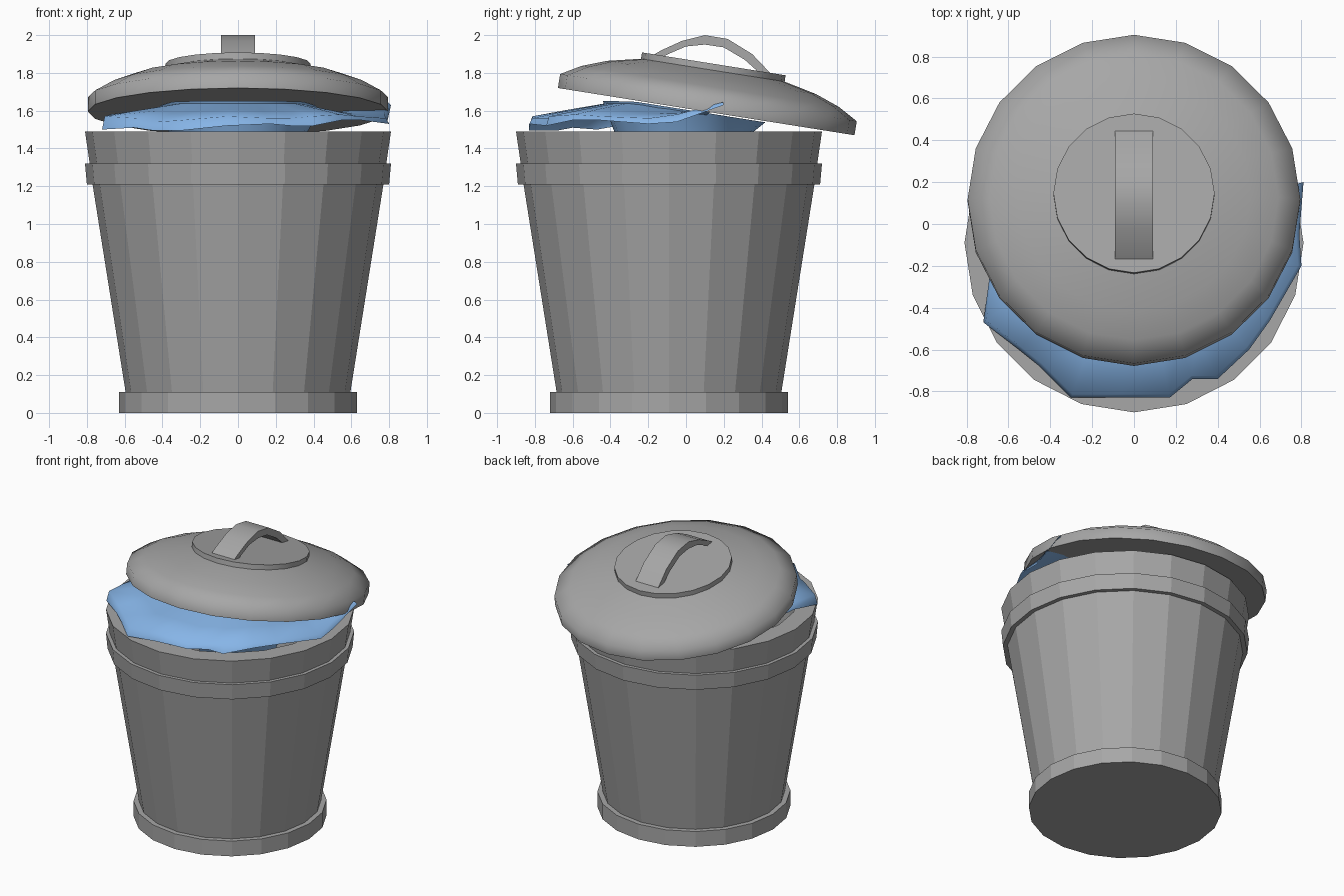
import bpy, bmesh, math
from mathutils import Matrix, Vector

if "Cube" in bpy.data.objects:
    bpy.data.objects.remove(bpy.data.objects["Cube"])

SIDES = 20


def material(name, color):
    mat = bpy.data.materials.new(name)
    mat.diffuse_color = (*color, 1)
    mat.use_nodes = True
    mat.node_tree.nodes["Principled BSDF"].inputs["Base Color"].default_value = mat.diffuse_color
    return mat


grey = material("dark_grey_metal", (.385, .385, .385))
blue = material("liner_blue", (.24, .46, .80))


def make_object(name, bm, smooth=None, mat=grey):
    bm.normal_update()
    mesh = bpy.data.meshes.new(name)
    bm.to_mesh(mesh)
    bm.free()
    ob = bpy.data.objects.new(name, mesh)
    bpy.context.collection.objects.link(ob)
    mesh.materials.append(mat)
    if smooth:
        bpy.ops.object.select_all(action='DESELECT')
        ob.select_set(True)
        bpy.context.view_layer.objects.active = ob
        bpy.ops.object.shade_smooth_by_angle(angle=math.radians(smooth))
    return ob


def bridge(bm, a, b, closed=True):
    n = len(a)
    for i in range(n if closed else n - 1):
        j = (i + 1) % n
        bm.faces.new((a[i], a[j], b[j], b[i]))


def lathe(name, profile, matrix, cap_first=False, cap_last=False, smooth=None):
    """Revolve (radius, height) points about z."""
    bm = bmesh.new()
    rings = [[bm.verts.new((r * math.cos(math.tau * i / SIDES),
                            r * math.sin(math.tau * i / SIDES), h))
              for i in range(SIDES)] for r, h in profile]
    for a, b in zip(rings, rings[1:]):
        bridge(bm, a, b)
    if cap_first:
        bm.faces.new(rings[0][::-1])
    if cap_last:
        bm.faces.new(rings[-1])
    bm.transform(matrix)
    return make_object(name, bm, smooth)


# Tapered can: base ring, raised band, flared mouth, flat rim and inner wall
lathe("can", [(.63, 0), (.63, .11), (.595, .11), (.77, 1.21), (.80, 1.21),
              (.81, 1.32), (.785, 1.32), (.81, 1.49), (.68, 1.49), (.62, .9)],
      Matrix.Translation((0, -.09, 0)), cap_first=True, cap_last=True)

# Tilted domed lid with flat underside, and its raised disc
tilt = Matrix.Translation((0, .107, 1.595)) @ Matrix.Rotation(math.radians(-9.05), 4, 'X')
lathe("lid", [(.795, 0), (.795, .075), (.69, .135), (.56, .183), (.385, .222)],
      tilt, cap_first=True, smooth=75)
lathe("lid_disc", [(.385, .215), (.385, .256)], tilt, cap_last=True, smooth=40)

# Arched strap handle: outer and inner side-view outlines (y, z)
outer = [(-.17, 1.897), (-.13, 1.92), (-.02, 1.97), (.10, 2.0),
         (.22, 1.98), (.35, 1.90), (.45, 1.795)]
inner = [(-.12, 1.885), (-.10, 1.897), (0, 1.94), (.10, 1.95),
         (.20, 1.935), (.31, 1.87), (.40, 1.79)]
bm = bmesh.new()
cols = [[bm.verts.new((x, y, z)) for y, z in pts]
        for x, pts in ((-.09, outer), (.09, outer), (.09, inner), (-.09, inner))]
for k in range(4):
    bridge(bm, cols[k], cols[(k + 1) % 4], closed=False)
for e in (0, -1):
    bm.faces.new([c[e] for c in cols])
bmesh.ops.recalc_face_normals(bm, faces=bm.faces)
make_object("lid_handle", bm, smooth=45)

# Ragged liner flap: outer edge points (x, y, top z, hem z)
edge = [(-.62, .05, 1.56, 1.52), (-.69, -.25, 1.58, 1.54), (-.72, -.47, 1.57, 1.50),
        (-.55, -.60, 1.56, 1.51), (-.45, -.68, 1.54, 1.495), (-.30, -.83, 1.55, 1.495),
        (-.06, -.83, 1.57, 1.52), (.17, -.83, 1.56, 1.53), (.28, -.74, 1.56, 1.52),
        (.40, -.74, 1.57, 1.52), (.55, -.60, 1.58, 1.55), (.65, -.46, 1.57, 1.55),
        (.80, -.20, 1.56, 1.53), (.79, -.05, 1.58, 1.54), (.81, .20, 1.645, 1.63)]
bm = bmesh.new()
hem, top, fold, mouth = [], [], [], []
for x, y, zt, zb in edge:
    d = Vector((x, y + .02)).normalized()
    m = Vector((d.x * .42, d.y * .42))
    zm = min(1.64, 1.595 - .159 * m.y)
    hem.append(bm.verts.new((x, y, zb)))
    top.append(bm.verts.new((x * .98, y * .98, zt)))
    f = m.lerp(Vector((x, y)), .5)
    fold.append(bm.verts.new((f.x, f.y, (zt + zm) / 2)))
    mouth.append(bm.verts.new((m.x, m.y, zm)))
for a, b in ((hem, top), (top, fold), (fold, mouth)):
    bridge(bm, a, b, closed=False)
make_object("liner_flap", bm, smooth=100, mat=blue)

# Liner sack funnelling down into the can
bm = bmesh.new()
rings = []
for r, z in ((.20, 1.05), (.34, 1.40), (.37, 1.49), (.43, None)):
    ring = []
    for i in range(SIDES):
        a = math.tau * i / SIDES
        y = r * math.sin(a) - .01
        h = z if z else min(1.65, 1.605 - .159 * y)
        ring.append(bm.verts.new((r * math.cos(a), y, h)))
    rings.append(ring)
for a, b in zip(rings, rings[1:]):
    bridge(bm, a, b)
bm.faces.new(rings[0][::-1])
make_object("liner_sack", bm, smooth=60, mat=blue)
